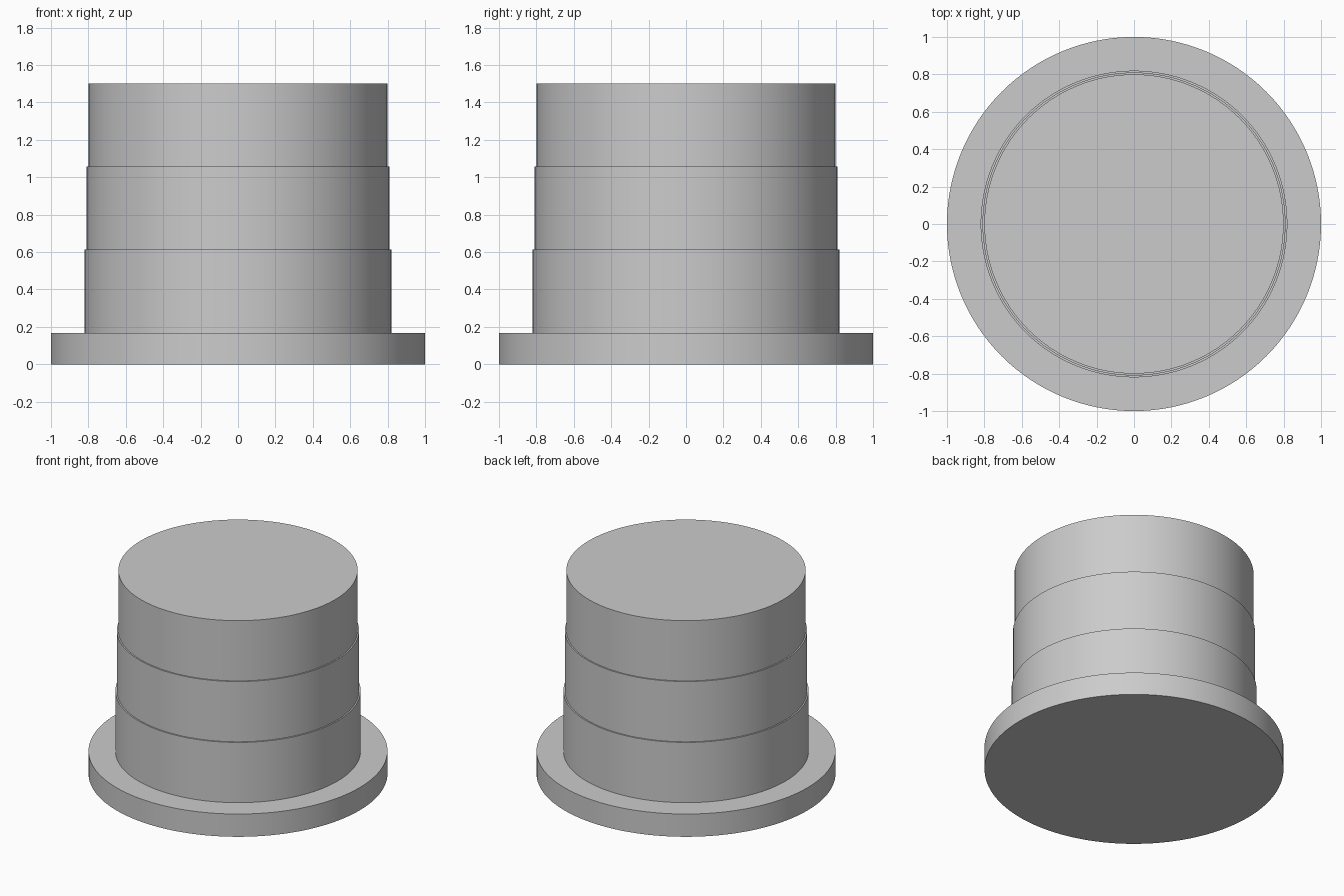
import bpy
import bmesh
from math import radians, tau

cube = bpy.data.objects.get("Cube")
if cube:
    bpy.data.objects.remove(cube, do_unlink=True)

SIDES = 128
FLANGE_TOP, TOP = 0.168, 1.502
TIER_HEIGHT = (TOP - FLANGE_TOP) / 3

grey = bpy.data.materials.new("plain grey")
grey.use_nodes = True
colour = (0.6, 0.6, 0.6, 1)
grey.diffuse_color = colour
grey.node_tree.nodes["Principled BSDF"].inputs["Base Color"].default_value = colour

# Stepped outline: wide flange, then three slightly narrowing tiers
profile = [(0, 0), (1, 0), (1, FLANGE_TOP)]
for i, radius in enumerate((0.82, 0.81, 0.80)):
    base = FLANGE_TOP + i * TIER_HEIGHT
    profile += [(radius, base), (radius, base + TIER_HEIGHT)]
profile.append((0, TOP))

# Revolve the outline into one closed body
bm = bmesh.new()
verts = [bm.verts.new((r, 0, z)) for r, z in profile]
edges = [bm.edges.new(pair) for pair in zip(verts, verts[1:])]
bmesh.ops.spin(bm, geom=verts + edges, cent=(0, 0, 0), axis=(0, 0, 1),
               angle=tau, steps=SIDES, use_merge=True)
bmesh.ops.remove_doubles(bm, verts=bm.verts, dist=0.0001)
bmesh.ops.recalc_face_normals(bm, faces=bm.faces)
mesh = bpy.data.meshes.new("stepped_plug")
bm.to_mesh(mesh)
bm.free()
mesh.materials.append(grey)

plug = bpy.data.objects.new("stepped_plug", mesh)
bpy.context.collection.objects.link(plug)
bpy.ops.object.select_all(action="DESELECT")
plug.select_set(True)
bpy.context.view_layer.objects.active = plug
bpy.ops.object.shade_smooth_by_angle(angle=radians(30))
